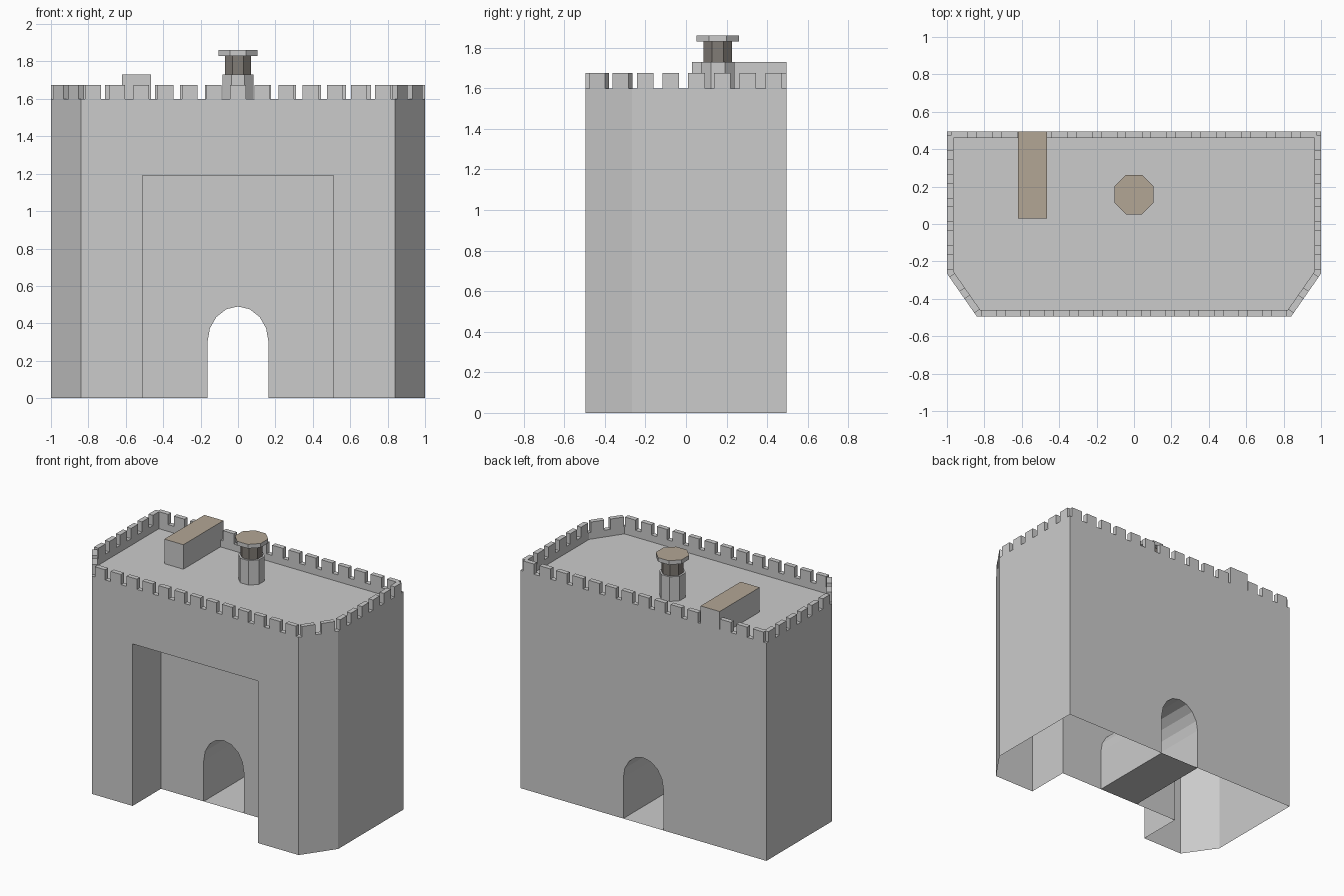
import bpy, bmesh, math
from mathutils import Vector

if "Cube" in bpy.data.objects:
    bpy.data.objects.remove(bpy.data.objects["Cube"])

WALL_TOP, MERLON_TOP, DECK = 1.6, 1.675, 1.55
THICK, GAP = 0.035, 0.045
RECESS_W, RECESS_TOP, RECESS_Y = 0.51, 1.19, -0.165
FRONT, BACK = -0.495, 0.495

# footprint, counter-clockwise, and its inset for the parapet's inner face
outer = [(-0.84, FRONT), (0.84, FRONT), (1, -0.265), (1, BACK), (-1, BACK), (-1, -0.265)]
inner = [(-0.822, FRONT + THICK), (0.822, FRONT + THICK), (0.965, -0.254),
         (0.965, BACK - THICK), (-0.965, BACK - THICK), (-0.965, -0.254)]


def material(name, color):
    m = bpy.data.materials.new(name)
    m.diffuse_color = (*color, 1)
    m.use_nodes = True
    m.node_tree.nodes["Principled BSDF"].inputs["Base Color"].default_value = m.diffuse_color
    return m


grey = material("grey_stone", (0.55, 0.56, 0.57))
brown = material("brown_top", (0.45, 0.38, 0.30))
dark = material("dark_neck", (0.22, 0.20, 0.18))


def finish(bm, name, mats=(), brown_top=False):
    bmesh.ops.remove_doubles(bm, verts=bm.verts, dist=1e-5)
    bmesh.ops.recalc_face_normals(bm, faces=bm.faces)
    if brown_top:
        for f in bm.faces:
            f.normal_update()
            f.material_index = 1 if f.normal.z > 0.9 else 0
    me = bpy.data.meshes.new(name)
    bm.to_mesh(me)
    bm.free()
    for m in mats:
        me.materials.append(m)
    ob = bpy.data.objects.new(name, me)
    bpy.context.collection.objects.link(ob)
    return ob


def face(bm, pts):
    return bm.faces.new([bm.verts.new(p) for p in pts])


def strip(bm, row_a, row_b, closed=False):
    n = len(row_a)
    for i in range(n if closed else n - 1):
        j = (i + 1) % n
        face(bm, [row_a[i], row_a[j], row_b[j], row_b[i]])


def at_z(pts, z):
    return [(x, y, z) for x, y in pts]


def at_y(pts, y):
    return [(x, y, z) for x, z in pts]


def prism(name, pts, z0, z1, mats=(), brown_top=False):
    bm = bmesh.new()
    lo, hi = at_z(pts, z0), at_z(pts, z1)
    face(bm, lo[::-1])
    face(bm, hi)
    strip(bm, lo, hi, True)
    return finish(bm, name, mats, brown_top)


def octagon(apothem, cx, cy):
    r = apothem / math.cos(math.pi / 8)
    return [(cx + r * math.cos(math.pi / 8 + k * math.pi / 4),
             cy + r * math.sin(math.pi / 8 + k * math.pi / 4)) for k in range(8)]


# gatehouse shell: open underneath, with recess, tunnel and roof deck
bm = bmesh.new()
arch = [(-0.163, 0)] + [(-0.163 * math.cos(math.pi * k / 8), 0.3 + 0.19 * math.sin(math.pi * k / 8))
                        for k in range(9)] + [(0.163, 0)]
recess = [(-RECESS_W, 0), (-RECESS_W, RECESS_TOP), (RECESS_W, RECESS_TOP), (RECESS_W, 0)]
front_wall = [(0.84, 0), (0.84, WALL_TOP), (-0.84, WALL_TOP), (-0.84, 0)]
back_wall = [(1, 0), (1, WALL_TOP), (-1, WALL_TOP), (-1, 0)]
face(bm, at_y(front_wall + recess, FRONT))
face(bm, at_y(recess[::-1] + arch, RECESS_Y))
face(bm, at_y(back_wall + arch, BACK))
strip(bm, at_y(recess, FRONT), at_y(recess, RECESS_Y))
strip(bm, at_y(arch, RECESS_Y), at_y(arch, BACK), True)
for side in (outer[1:4], outer[4:] + outer[:1]):
    strip(bm, at_z(side, 0), at_z(side, WALL_TOP))
strip(bm, at_z(outer, WALL_TOP), at_z(inner, WALL_TOP), True)
strip(bm, at_z(inner, WALL_TOP), at_z(inner, DECK), True)
face(bm, at_z(inner, DECK))
finish(bm, "gatehouse_walls")

# battlements: evenly spaced merlons centred in equal bays on every edge
bm = bmesh.new()
for i, count in enumerate((13, 2, 6, 15, 6, 2)):
    a, b = Vector(outer[i]), Vector(outer[(i + 1) % 6])
    step = (b - a) / count
    along = step.normalized()
    inward = Vector((-along.y, along.x)) * THICK
    for k in range(count):
        p = a + step * k + along * GAP / 2
        q = a + step * (k + 1) - along * GAP / 2
        base = [tuple(v) for v in (p, q, q + inward, p + inward)]
        lo, hi = at_z(base, WALL_TOP), at_z(base, MERLON_TOP)
        strip(bm, lo, hi, True)
        face(bm, hi)
finish(bm, "battlements")

# roof block against the back parapet
prism("roof_block", [(-0.62, 0.03), (-0.465, 0.03), (-0.465, BACK), (-0.62, BACK)],
      DECK, 1.73, (grey, brown), True)

# octagonal roof lantern: base, dark neck, cap
prism("lantern_base", octagon(0.083, 0, 0.157), DECK, 1.73)
prism("lantern_neck", octagon(0.07, 0, 0.157), 1.73, 1.83, (dark,))
prism("lantern_cap", octagon(0.105, 0, 0.157), 1.83, 1.86, (grey, brown), True)
